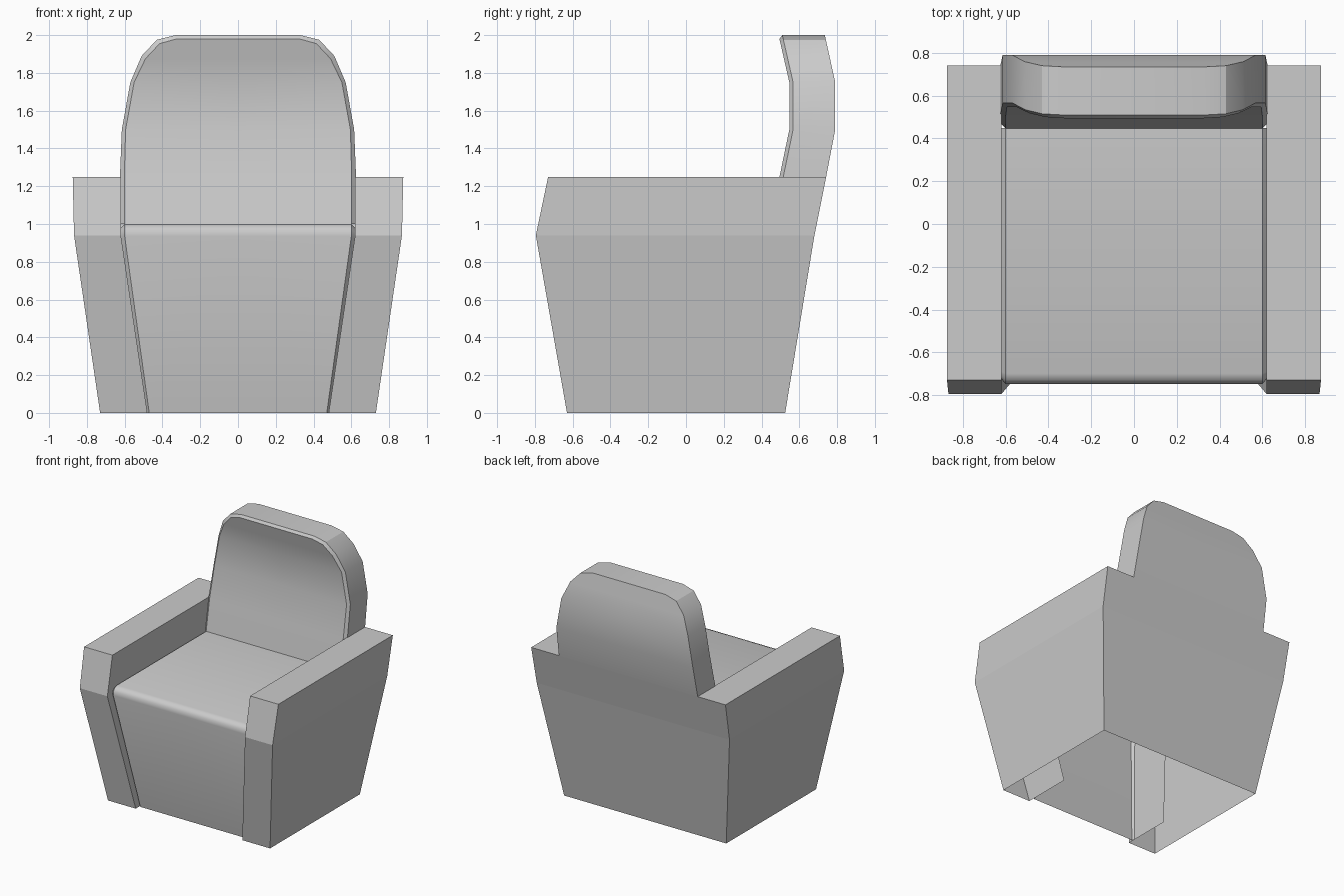
import bpy, bmesh, math
from mathutils import Vector

if "Cube" in bpy.data.objects:
    bpy.data.objects.remove(bpy.data.objects["Cube"])


def part(name, strips, outward, smooth=None):
    """Loft pairs of paths into a half mesh, orient it, and mirror it across x."""
    bm = bmesh.new()
    for a, b in strips:
        va = [bm.verts.new(p) for p in a]
        vb = [bm.verts.new(p) for p in b]
        for i in range(len(a) - 1):
            bm.faces.new((va[i], va[i + 1], vb[i + 1], vb[i]))
    bmesh.ops.remove_doubles(bm, verts=bm.verts, dist=0.0005)
    bmesh.ops.recalc_face_normals(bm, faces=bm.faces)
    bm.faces.ensure_lookup_table()
    bm.normal_update()
    # the first strip is known to face this way
    if bm.faces[0].normal.dot(Vector(outward)) < 0:
        bmesh.ops.reverse_faces(bm, faces=bm.faces)
    mesh = bpy.data.meshes.new(name)
    bm.to_mesh(mesh)
    bm.free()
    ob = bpy.data.objects.new(name, mesh)
    bpy.context.collection.objects.link(ob)
    bpy.ops.object.select_all(action='DESELECT')
    ob.select_set(True)
    bpy.context.view_layer.objects.active = ob
    if smooth:
        bpy.ops.object.shade_smooth_by_angle(angle=math.radians(smooth))
    mod = ob.modifiers.new("mirror", 'MIRROR')
    mod.use_clip = True
    return ob


def lerp_table(table, z):
    for (z0, y0), (z1, y1) in zip(table, table[1:]):
        if z <= z1:
            return y0 + (y1 - y0) * (z - z0) / (z1 - z0)
    return table[-1][1]


# Hollow body: back panel, outer sides, arm fronts, arm tops, inner arm walls
Z = (0, 0.94, 1.25)
OUT, INN = (0.73, 0.868, 0.875), (0.48, 0.62, 0.62)
FRONT, BACK = (-0.63, -0.795, -0.73), (0.525, 0.68, 0.742)
column = lambda xs, ys: list(zip(xs, ys, Z))
front_out, front_in = column(OUT, FRONT), column(INN, FRONT)
back_out, back_in = column(OUT, BACK), column(INN, BACK)
back_mid = column((0, 0, 0), BACK)
part("armchair_body", [
    (back_mid, back_in), (back_in, back_out), (back_out, front_out),
    (front_out, front_in),
    ([front_out[2], back_out[2]], [front_in[2], back_in[2]]),
    (front_in[:2], [(0.48, -0.23, 0), (0.62, -0.37, 0.94)]),
    (front_in[1:], [(0.62, 0.46, 0.94), (0.62, 0.52, 1.25)]),
], (0, 1, 0))

# Seat cushion: rounded front sheet with a small bevel along its sides
path = [(0.45, 1.0), (-0.70, 1.0), (-0.728, 0.99), (-0.745, 0.968),
        (-0.748, 0.935), (-0.585, 0)]
rim = [(0.45, 0.98), (-0.69, 0.98), (-0.71, 0.973), (-0.724, 0.958),
       (-0.728, 0.93), (-0.565, 0)]
half = (0.60, 0.60, 0.60, 0.60, 0.60, 0.47)
edge = (0.62, 0.62, 0.62, 0.62, 0.619, 0.48)
part("seat", [
    ([(0, y, z) for y, z in path], [(x, y, z) for x, (y, z) in zip(half, path)]),
    ([(x, y, z) for x, (y, z) in zip(half, path)],
     [(x, y, z) for x, (y, z) in zip(edge, rim)]),
], (0, 0, 1), 40)

# Backrest: bowed slab with a rounded top and a bevelled front rim
front_y = [(1.0, 0.447), (1.25, 0.495), (1.5, 0.547), (1.75, 0.547), (2.0, 0.49)]
back_y = [(1.0, 0.69), (1.25, 0.742), (1.5, 0.79), (1.75, 0.79), (2.0, 0.735)]
outline = [(0.62, 1.0), (0.625, 1.25), (0.615, 1.5), (0.57, 1.75),
           (0.51, 1.89), (0.43, 1.975), (0.33, 2.0)]
inset = [(0.60, 1.0), (0.602, 1.25), (0.595, 1.5), (0.55, 1.75),
         (0.49, 1.875), (0.415, 1.955), (0.325, 1.98)]
face = [(x, lerp_table(front_y, z), z) for x, z in inset]
lip = [(x, lerp_table(front_y, z) + 0.02, z) for x, z in outline]
rear = [(x, lerp_table(back_y, z), z) for x, z in outline]
centre = lambda pts: [(0, y, z) for x, y, z in pts]
part("backrest", [
    (centre(face), face), (face, lip), (lip[1:], rear[1:]),
    (rear[1:], centre(rear[1:])),
    ([face[-1], lip[-1], rear[-1]], centre([face[-1], lip[-1], rear[-1]])),
], (0, -1, 0), 32)
